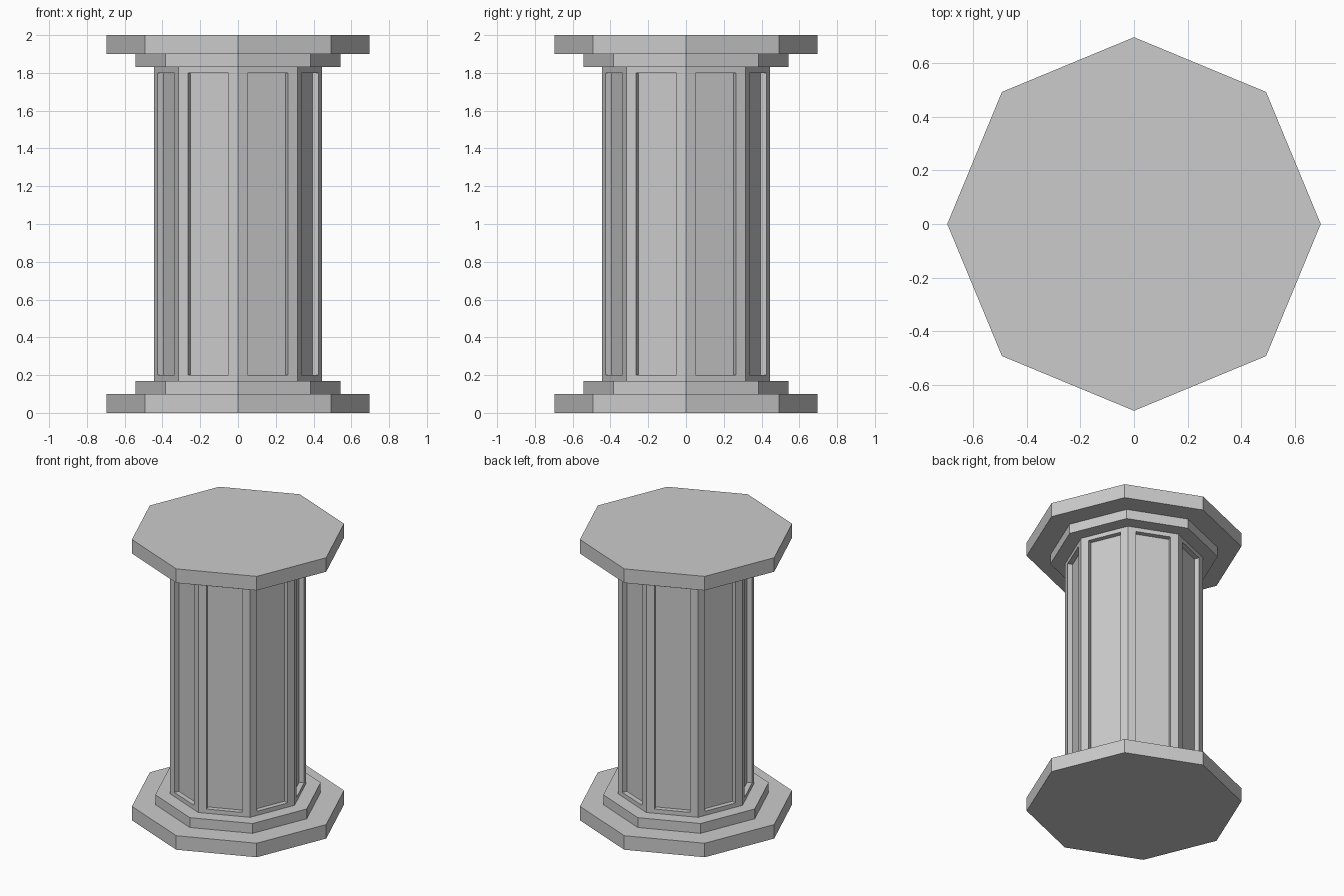
import bpy, bmesh

if "Cube" in bpy.data.objects:
    bpy.data.objects.remove(bpy.data.objects["Cube"])

SIDES = 8


def octagon(name, radius, z0, z1, panels=False):
    """Eight-sided slab with corners on the axes, optionally with recessed side panels."""
    bm = bmesh.new()
    bmesh.ops.create_cone(bm, cap_ends=True, segments=SIDES, radius1=radius,
                          radius2=radius, depth=z1 - z0)
    bmesh.ops.translate(bm, verts=bm.verts, vec=(0, 0, (z0 + z1) / 2))
    bm.normal_update()
    if panels:
        sides = [f for f in bm.faces if abs(f.normal.z) < 0.5]
        bmesh.ops.inset_individual(bm, faces=sides, thickness=0.077, depth=0)
        # narrow margin above and below each panel
        for f in sides:
            for v in f.verts:
                v.co.z = 0.2 if v.co.z < 1 else 1.8
        # push the panels straight in
        bm.normal_update()
        floors = bmesh.ops.extrude_discrete_faces(bm, faces=sides)["faces"]
        for f in floors:
            f.normal_update()
            bmesh.ops.translate(bm, verts=f.verts, vec=f.normal * -0.034)
        bmesh.ops.recalc_face_normals(bm, faces=bm.faces)
    mesh = bpy.data.meshes.new(name)
    bm.to_mesh(mesh)
    bm.free()
    obj = bpy.data.objects.new(name, mesh)
    bpy.context.collection.objects.link(obj)
    return obj


# Base
octagon("base_plinth", 0.695, 0.0, 0.10)
octagon("base_step", 0.542, 0.10, 0.17)
# Shaft with recessed panels
octagon("shaft", 0.446, 0.17, 1.83, panels=True)
# Capital
octagon("capital_step", 0.542, 1.835, 1.905).location.z = -0.003
octagon("capital_slab", 0.695, 1.90, 2.0)
